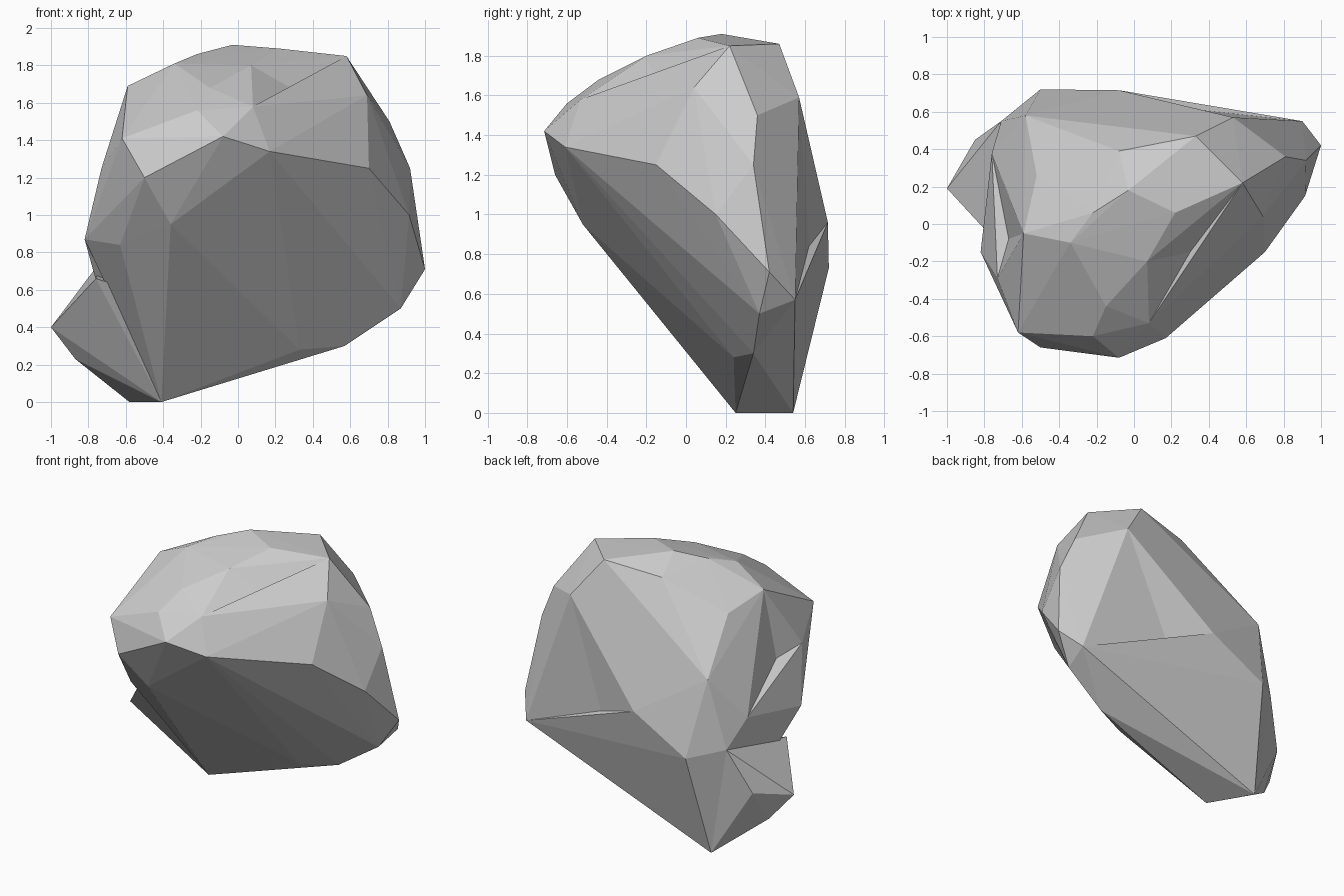
import bpy, bmesh
from mathutils import Vector

if "Cube" in bpy.data.objects:
    bpy.data.objects.remove(bpy.data.objects["Cube"])

CENTRE = Vector((0, .1, 1))


def hull(name, points, dents=()):
    """Faceted stone: convex hull of corner points, with faces pushed in at dents."""
    bm = bmesh.new()
    for p in points:
        bm.verts.new(p)
    bmesh.ops.convex_hull(bm, input=bm.verts[:])
    loose = [v for v in bm.verts if not v.link_faces]
    bmesh.ops.delete(bm, geom=loose, context='VERTS')
    for d in map(Vector, dents):
        bm.normal_update()
        # face hit by a ray from the middle of the rock through the dent
        for f in bm.faces[:]:
            n = f.normal.dot(d - CENTRE)
            if n <= 1e-6:
                continue
            t = f.normal.dot(f.verts[0].co - CENTRE) / n
            if bmesh.geometry.intersect_face_point(f, CENTRE + (d - CENTRE) * t):
                bmesh.ops.poke(bm, faces=[f])['verts'][0].co = d
                break
    bmesh.ops.recalc_face_normals(bm, faces=bm.faces[:])
    me = bpy.data.meshes.new(name)
    bm.to_mesh(me)
    bm.free()
    ob = bpy.data.objects.new(name, me)
    bpy.context.collection.objects.link(ob)
    return ob


# corners shared by the boulder and its foot
base = [(-.41, .25, 0), (-.58, .54, 0), (-.71, .55, .785)]

# main boulder: front brow, right side, crown, left side, back
boulder = hull("rock", base + [
    (-.08, -.715, 1.42), (.17, -.61, 1.34), (-.5, -.66, 1.2), (-.62, -.58, 1.41),
    (-.22, -.6, 1.56), (-.36, -.52, .95), (.08, -.53, 1.58), (-.15, -.44, 1.68),
    (.7, -.15, 1.25), (.915, .15, 1), (1, .42, .71), (.57, .34, .3),
    (.9, .55, .57), (.87, .37, .5), (.92, .34, 1.25), (.81, .36, 1.5),
    (.58, .22, 1.85), (.69, .04, 1.64), (.22, .06, 1.89), (-.03, .18, 1.91),
    (.33, .47, 1.86), (.53, .57, 1.59), (.07, -.2, 1.8), (.33, .24, .28),
    (-.59, -.05, 1.69), (-.34, -.1, 1.81), (-.22, .06, 1.86), (-.08, .39, 1.81),
    (-.52, .26, 1.615), (-.76, .38, .97), (-.73, -.29, 1.25), (-.82, -.15, .87),
    (-.63, -.33, .84), (-.5, .72, .73), (-.08, .715, .96), (-.58, .58, 1.27),
], dents=[(-.58, .02, .64), (-.67, -.08, 1.2), (.25, .62, .84), (.3, -.15, 1.67)])

# foot jutting out at the lower left
foot = hull("foot", base + [
    (-1, .19, .4), (-.85, .45, .47), (-.87, .29, .23),
    (-.76, -.07, .66), (-.6, -.04, .61), (-.3, .4, .4),
])

# fuse the two into one rock
mod = boulder.modifiers.new("fuse", 'BOOLEAN')
mod.operation = 'UNION'
mod.solver = 'EXACT'
mod.object = foot
bpy.context.view_layer.objects.active = boulder
bpy.ops.object.modifier_apply(modifier=mod.name)
bpy.data.objects.remove(foot)
